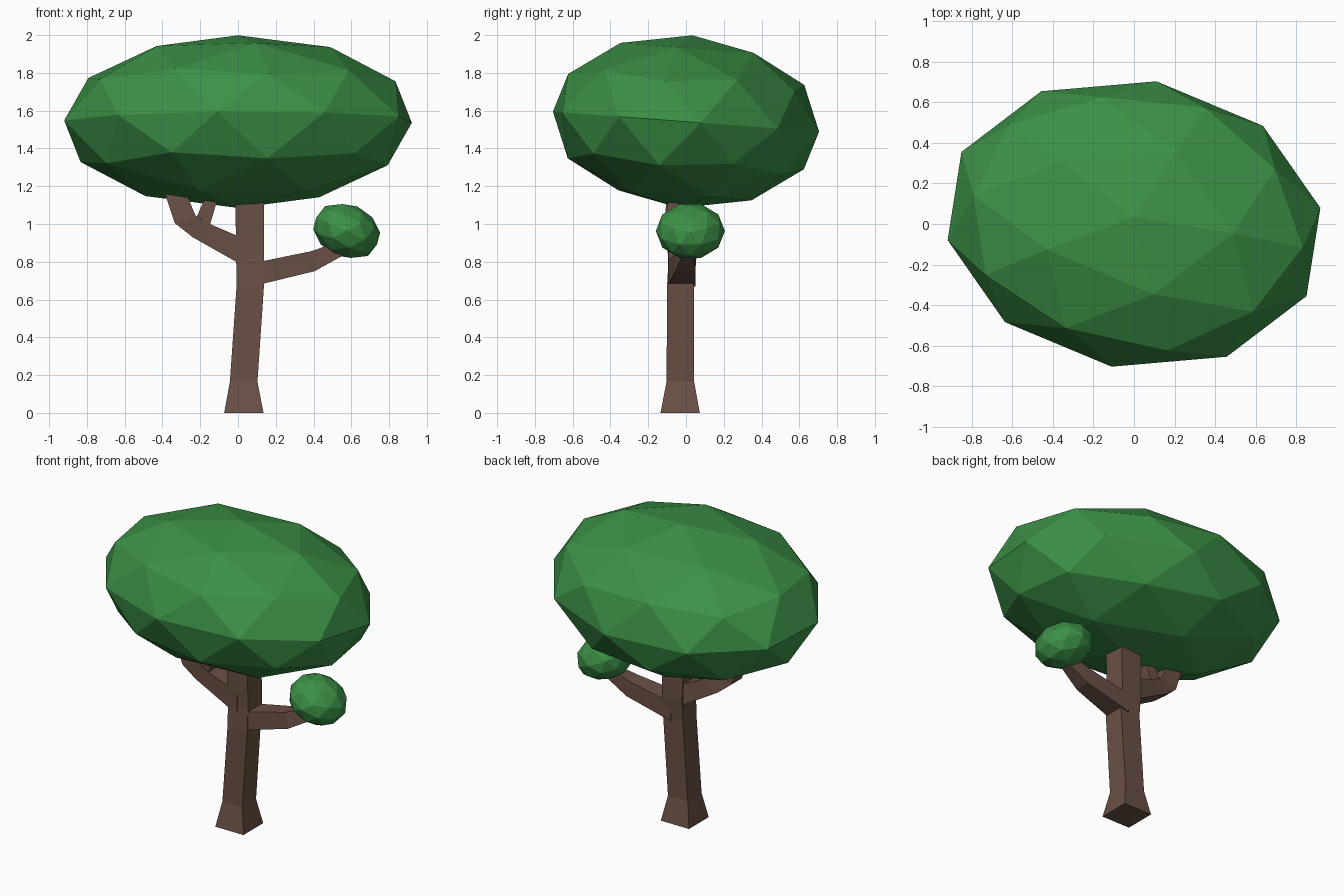
import bpy, bmesh
from mathutils import Matrix, Vector

if "Cube" in bpy.data.objects:
    bpy.data.objects.remove(bpy.data.objects["Cube"])


def material(name, rgb):
    m = bpy.data.materials.new(name)
    m.diffuse_color = (*rgb, 1)
    m.use_nodes = True
    m.node_tree.nodes["Principled BSDF"].inputs["Base Color"].default_value = m.diffuse_color
    return m


BARK = material("bark_brown", (0.145, 0.080, 0.061))
LEAF = material("leaf_green", (0.044, 0.280, 0.062))


def finish(name, bm, mat):
    bmesh.ops.recalc_face_normals(bm, faces=bm.faces)
    me = bpy.data.meshes.new(name)
    bm.to_mesh(me)
    bm.free()
    me.materials.append(mat)
    ob = bpy.data.objects.new(name, me)
    bpy.context.collection.objects.link(ob)


def limb(name, sections):
    """Four-sided limb; each section is (x1, z1, x2, z2, y_front, y_back)."""
    bm = bmesh.new()
    rings = [[bm.verts.new(p) for p in
              ((x1, y1, z1), (x2, y1, z2), (x2, y2, z2), (x1, y2, z1))]
             for x1, z1, x2, z2, y1, y2 in sections]
    for a, b in zip(rings, rings[1:]):
        for i in range(4):
            j = (i + 1) % 4
            bm.faces.new((a[i], a[j], b[j], b[i]))
    bm.faces.new(rings[0])
    bm.faces.new(rings[-1])
    finish(name, bm, BARK)


def foliage(name, centre, size, rot_x=0, rot_y=0, rot_z=0):
    """Flat-faced leaf ball, stretched and then tilted."""
    bm = bmesh.new()
    mat = (Matrix.Translation(centre) @ Matrix.Rotation(rot_x, 4, 'X')
           @ Matrix.Rotation(rot_y, 4, 'Y') @ Matrix.Rotation(rot_z, 4, 'Z')
           @ Matrix.Diagonal(Vector((*size, 1))))
    bmesh.ops.create_icosphere(bm, subdivisions=2, radius=1, matrix=mat)
    finish(name, bm, LEAF)


# Trunk with flared foot
limb("trunk", [
    (-0.073, 0.0, 0.135, 0.0, -0.135, 0.073),
    (-0.043, 0.165, 0.103, 0.165, -0.103, 0.043),
    (-0.007, 0.68, 0.138, 0.68, -0.10, 0.043),
    (-0.010, 0.82, 0.138, 0.82, -0.092, 0.055),
    (-0.015, 1.25, 0.138, 1.25, -0.10, 0.050),
])

# Right branch carrying the small leaf ball
limb("right_branch", [
    (0.08, 0.67, 0.08, 0.79, -0.095, 0.05),
    (0.138, 0.685, 0.138, 0.805, -0.092, 0.05),
    (0.405, 0.75, 0.385, 0.855, -0.055, 0.05),
    (0.56, 0.835, 0.50, 0.895, -0.02, 0.045),
])

# Left branch and its inner fork
limb("left_branch", [
    (0.06, 0.765, 0.06, 0.90, -0.095, 0.045),
    (-0.01, 0.80, -0.01, 0.94, -0.092, 0.045),
    (-0.24, 0.93, -0.15, 1.00, -0.105, 0.01),
    (-0.335, 1.005, -0.225, 1.045, -0.11, -0.005),
    (-0.40, 1.20, -0.29, 1.20, -0.10, -0.01),
])
limb("left_fork", [
    (-0.235, 1.00, -0.15, 0.99, -0.10, -0.01),
    (-0.165, 1.16, -0.10, 1.16, -0.095, -0.03),
])

# Leaves
foliage("main_canopy", (0, 0, 1.542), (0.943, 0.715, 0.458),
        rot_x=-0.075, rot_z=-0.155)
foliage("small_leaf_ball", (0.575, 0.023, 0.963), (0.185, 0.183, 0.142),
        rot_y=0.42)
